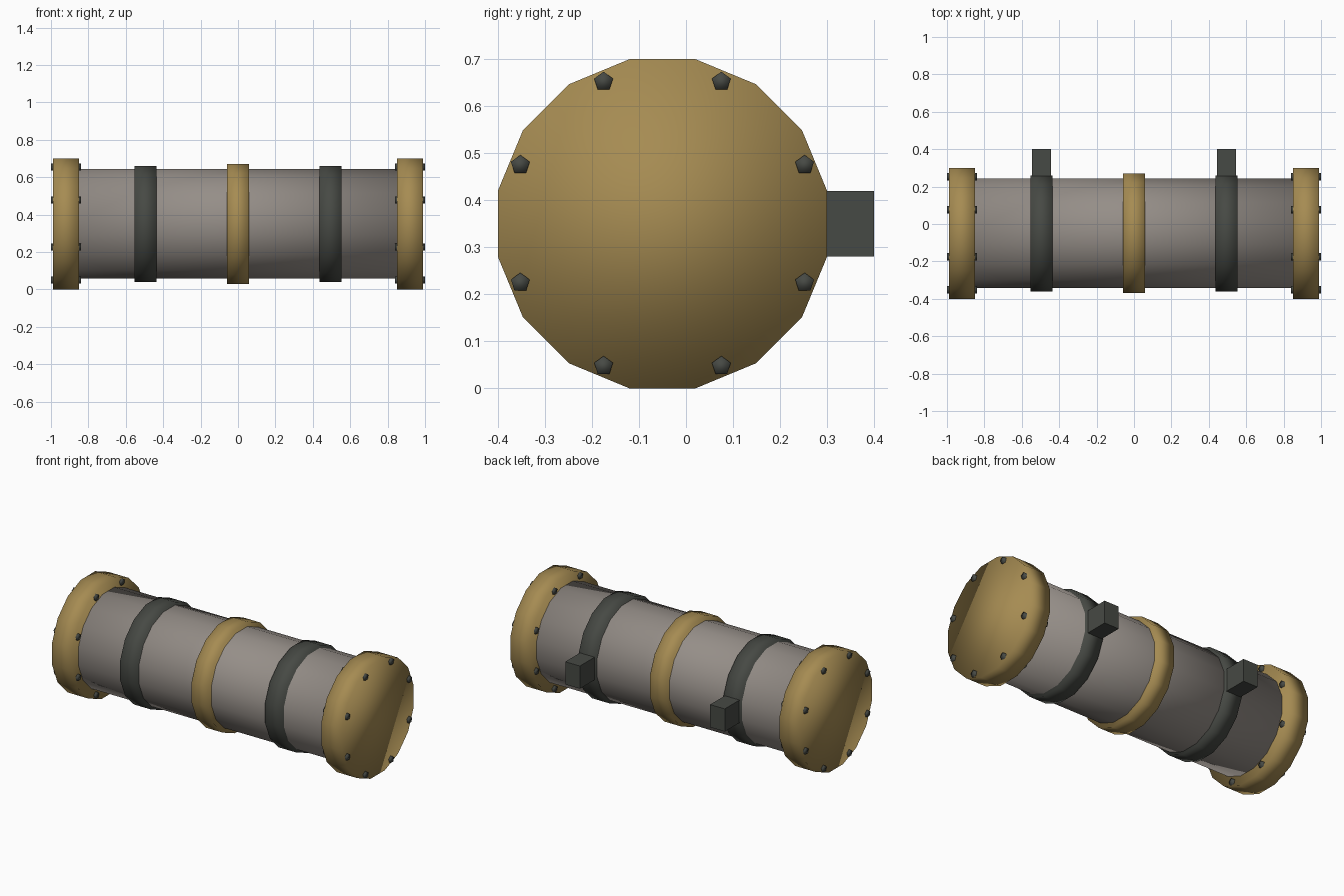
import bpy, bmesh
from math import cos, sin, pi, radians
from mathutils import Matrix

if "Cube" in bpy.data.objects:
    bpy.data.objects.remove(bpy.data.objects["Cube"])

CY, CZ = -0.05, 0.35          # pipe axis


def material(name, rgb):
    m = bpy.data.materials.new(name)
    m.diffuse_color = (*rgb, 1)
    m.use_nodes = True
    m.node_tree.nodes["Principled BSDF"].inputs["Base Color"].default_value = m.diffuse_color
    return m


BRASS = material("brass", (0.38, 0.26, 0.085))
STEEL = material("warm_steel", (0.30, 0.27, 0.245))
IRON = material("dark_iron", (0.062, 0.067, 0.058))


def finish(name, bm, mat, smooth=True):
    mesh = bpy.data.meshes.new(name)
    for f in bm.faces:
        f.smooth = smooth
    bm.to_mesh(mesh)
    bm.free()
    mesh.materials.append(mat)
    obj = bpy.data.objects.new(name, mesh)
    bpy.context.collection.objects.link(obj)
    return obj


def add_drum(bm, x, y, z, radius, length, sides, turn=0):
    # cylinder along x; its first corner points to +y when turn is 0
    m = (Matrix.Translation((x, y, z)) @ Matrix.Rotation(turn, 4, 'X')
         @ Matrix.Rotation(pi / 2, 4, 'Z') @ Matrix.Rotation(pi / 2, 4, 'X'))
    bmesh.ops.create_cone(bm, cap_ends=True, segments=sides, radius1=radius,
                          radius2=radius, depth=length, matrix=m)


def ring(name, x, apothem, length, mat):
    # 16-sided drum with a flat on top
    bm = bmesh.new()
    add_drum(bm, x, CY, CZ, apothem / cos(pi / 16), length, 16, pi / 16)
    return finish(name, bm, mat)


# Pipe and centre collar
ring("pipe_body", 0, 0.293, 1.80, STEEL)
ring("centre_collar", 0, 0.32, 0.116, BRASS)

for side, s in (("left", -1), ("right", 1)):
    # End flange
    ring(side + "_flange", s * 0.92, 0.35, 0.14, BRASS)

    # Five-sided bolts passing through the flange
    bm = bmesh.new()
    for i in range(8):
        a = radians(22.5 + 45 * i)
        add_drum(bm, s * 0.92, CY + 0.327 * cos(a), CZ + 0.327 * sin(a),
                 0.021, 0.16, 5)
    finish(side + "_flange_bolts", bm, IRON)

    # Clamp band
    ring(side + "_clamp_band", s * 0.495, 0.31, 0.116, IRON)

    # Wall mount block behind the clamp
    bm = bmesh.new()
    bmesh.ops.create_cube(bm, size=1, matrix=Matrix.Translation((s * 0.495, 0.31, CZ))
                          @ Matrix.Diagonal((0.10, 0.18, 0.14, 1)))
    finish(side + "_wall_mount", bm, IRON, smooth=False)
